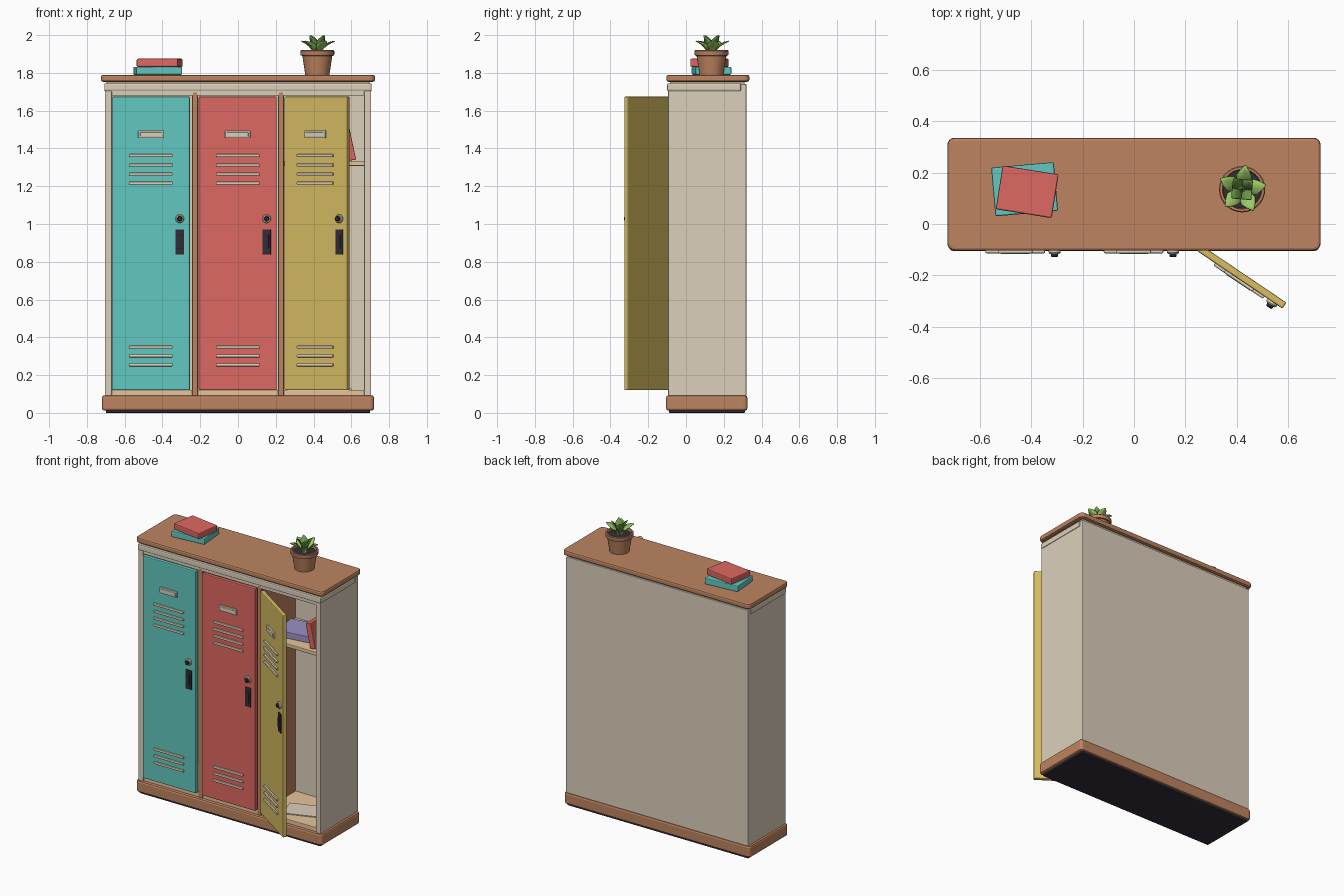
import bpy, bmesh, math
from mathutils import Matrix, Vector

if "Cube" in bpy.data.objects:
    bpy.data.objects.remove(bpy.data.objects["Cube"])


def material(name, hex_rgb):
    def linear(c):
        return c / 12.92 if c <= 0.04045 else ((c + 0.055) / 1.055) ** 2.4
    rgb = [linear(int(hex_rgb[i:i + 2], 16) / 255) for i in (0, 2, 4)] + [1]
    m = bpy.data.materials.new(name)
    m.use_nodes = True
    m.diffuse_color = rgb
    bsdf = m.node_tree.nodes["Principled BSDF"]
    bsdf.inputs["Base Color"].default_value = rgb
    bsdf.inputs["Roughness"].default_value = 0.7
    return m


TEAL = material("teal", "62C8C0")
RED = material("coral red", "DE6862")
YELLOW = material("mustard yellow", "D8BE62")
CREAM = material("cream", "DCD0BC")
WOOD = material("warm wood", "BE8460")
DARK = material("dark plum", "322D3A")
TAN = material("pale wood", "E6C59A")
PURPLE = material("lavender", "9A90C4")
LEAF = material("light green", "9CCB66")
SAGE = material("deep green", "6E9A48")


def finish(name, bm, mat, matrix=Matrix(), smooth=False):
    mesh = bpy.data.meshes.new(name)
    bm.to_mesh(mesh)
    bm.free()
    mesh.materials.append(mat)
    ob = bpy.data.objects.new(name, mesh)
    bpy.context.collection.objects.link(ob)
    ob.matrix_world = matrix
    if smooth:
        bpy.ops.object.select_all(action="DESELECT")
        ob.select_set(True)
        bpy.context.view_layer.objects.active = ob
        bpy.ops.object.shade_smooth_by_angle(angle=math.radians(35))
    return ob


def box(name, x, y, z, mat, matrix=Matrix(), bevel=0.004, corner=0):
    """Box from (min, max) pairs; corner rounds the upright edges first."""
    bm = bmesh.new()
    bmesh.ops.create_cube(bm, size=1)
    for v in bm.verts:
        v.co = Vector([(a + b) / 2 + c * (b - a) for (a, b), c in zip((x, y, z), v.co)])
    if corner:
        upright = [e for e in bm.edges if abs(e.verts[0].co.z - e.verts[1].co.z) > 1e-5]
        bmesh.ops.bevel(bm, geom=upright, offset=corner, segments=4, profile=0.5, affect="EDGES")
        rims = [e for e in bm.edges if abs(e.verts[0].co.z - e.verts[1].co.z) < 1e-5]
    else:
        rims = bm.edges[:]
    if bevel:
        bmesh.ops.bevel(bm, geom=rims, offset=bevel, segments=2, profile=0.5, affect="EDGES")
    return finish(name, bm, mat, matrix)


def lathe(name, profile, mat, matrix, steps=24):
    """Spin (radius, height) points around local z."""
    bm = bmesh.new()
    verts = [bm.verts.new((r, 0, h)) for r, h in profile]
    edges = [bm.edges.new(pair) for pair in zip(verts, verts[1:])]
    bmesh.ops.spin(bm, geom=verts + edges, axis=(0, 0, 1), cent=(0, 0, 0),
                   angle=math.tau, steps=steps, use_duplicate=False)
    bmesh.ops.remove_doubles(bm, verts=bm.verts, dist=1e-5)
    bmesh.ops.recalc_face_normals(bm, faces=bm.faces)
    return finish(name, bm, mat, matrix, smooth=True)


def place(x, y, z, angle=0, axis="Z"):
    return Matrix.Translation((x, y, z)) @ Matrix.Rotation(math.radians(angle), 4, axis)


# Cabinet shell
box("foot_base", (-.70, .70), (-.09, .312), (0, .03), DARK)
box("plinth", (-.72, .72), (-.105, .325), (.012, .093), WOOD, bevel=.012, corner=.02)
box("back_panel", (-.705, .705), (.29, .32), (.09, 1.74), CREAM)
for side, s in (("left", 1), ("right", -1)):
    box(side + "_wall", sorted((s * .705, s * .668)), (-.095, .3), (.09, 1.705), CREAM)
    box(side + "_divider", sorted((s * .243, s * .213)), (-.09, .295), (.09, 1.70), WOOD)
box("roof_panel", (-.70, .70), (-.09, .295), (1.68, 1.72), CREAM)
box("cornice", (-.708, .708), (-.1, .29), (1.703, 1.745), CREAM, bevel=.008)
box("cornice_core", (-.695, .695), (-.085, .31), (1.73, 1.765), CREAM)
box("top_board", (-.725, .725), (-.103, .335), (1.753, 1.79), WOOD, bevel=.01, corner=.028)
box("floor_panel", (-.675, .675), (-.085, .295), (.085, .122), TAN)

# Open compartment contents
box("shelf", (.24, .67), (-.06, .295), (1.308, 1.334), TAN)
box("lying_book", (-.13, .13), (-.1, .1), (0, .045), PURPLE, place(.42, .11, 1.334, 8))
box("leaning_book", (-.04, 0), (-.1, .1), (0, .175), RED, place(.625, .06, 1.342, -12, "Y"))
box("floor_paper", (-.12, .12), (-.08, .08), (0, .006), CREAM, place(.46, .08, .122, 20), bevel=0)


def door(name, mat, width, matrix):
    """Door leaf with its front on local y = 0 and its hinge on local x = 0."""
    mid, grip = width / 2, width / 2 + .153
    box(name + "_leaf", (0, width), (0, .028), (.12, 1.675), mat, matrix, bevel=.006)
    for i, z in enumerate((1.362, 1.312, 1.264, 1.216, .348, .302, .254)):
        box(f"{name}_vent_{i + 1}", (mid - .116, mid + .116), (-.011, .004),
            (z - .008, z + .008), CREAM, matrix, bevel=.005)
    box(name + "_label_holder", (mid - .067, mid + .067), (-.011, .004),
        (1.455, 1.495), CREAM, matrix)
    box(name + "_label_card", (mid - .056, mid + .056), (-.013, 0),
        (1.464, 1.486), CREAM, matrix, bevel=.001)
    box(name + "_handle_plate", (grip - .023, grip + .023), (-.007, .004),
        (.838, .972), DARK, matrix)
    box(name + "_handle_grip", (grip - .012, grip + .012), (-.013, 0),
        (.87, .945), DARK, matrix)
    facing = matrix @ place(grip, 0, 1.028, 90, "X")
    lathe(name + "_lock_ring", [(0, -.004), (.023, -.004), (.023, .008), (.019, .013), (0, .013)],
          CREAM, facing)
    lathe(name + "_lock_core", [(0, .005), (.014, .005), (.014, .022), (.01, .026), (0, .026)],
          DARK, facing, steps=16)


door("teal_door", TEAL, .413, place(-.668, -.103, 0))
door("red_door", RED, .413, place(-.208, -.103, 0))
door("yellow_door", YELLOW, .40, place(.245, -.105, 0, -34))

# Books on the top board
box("lower_book", (-.122, .122), (-.095, .095), (0, .042), TEAL, place(-.425, .135, 1.79, 5), bevel=.006)
box("upper_book", (-.11, .11), (-.086, .086), (0, .043), RED, place(-.415, .125, 1.832, -9), bevel=.006)

# Potted plant
POT = (.42, .135)
lathe("plant_pot", [(0, 0), (.064, 0), (.079, .1), (.088, .102), (.09, .108), (.09, .126),
                    (.086, .13), (.077, .13), (.074, .11)], WOOD, place(*POT, 1.79), steps=28)
lathe("soil", [(.076, .112), (0, .116)], DARK, place(*POT, 1.79))


def leaf_ring(name, mat, count, start, spine, half_width):
    """Pointed folded leaves, each following the (radius, height) spine."""
    bm = bmesh.new()
    for i in range(count):
        turn = Matrix.Rotation(math.radians(start + i * 360 / count), 3, "Z")
        rows = []
        for (r, h), w in zip(spine, (.25, .85, 1, .6, .04)):
            w *= half_width
            rows.append([bm.verts.new(turn @ Vector((r, y, h + abs(y) * .3))) for y in (-w, 0, w)])
        for a, b in zip(rows, rows[1:]):
            for k in (0, 1):
                bm.faces.new((a[k], b[k], b[k + 1], a[k + 1]))
    bmesh.ops.recalc_face_normals(bm, faces=bm.faces)
    ob = finish(name, bm, mat, place(*POT, 1.9), smooth=True)
    ob.modifiers.new("Thickness", "SOLIDIFY").thickness = .004


leaf_ring("outer_leaves", LEAF, 5, 10,
          [(.008, 0), (.03, .03), (.05, .047), (.072, .06), (.093, .07)], .03)
leaf_ring("inner_leaves", SAGE, 4, 40,
          [(.004, .005), (.015, .04), (.026, .062), (.036, .08), (.05, .099)], .026)
